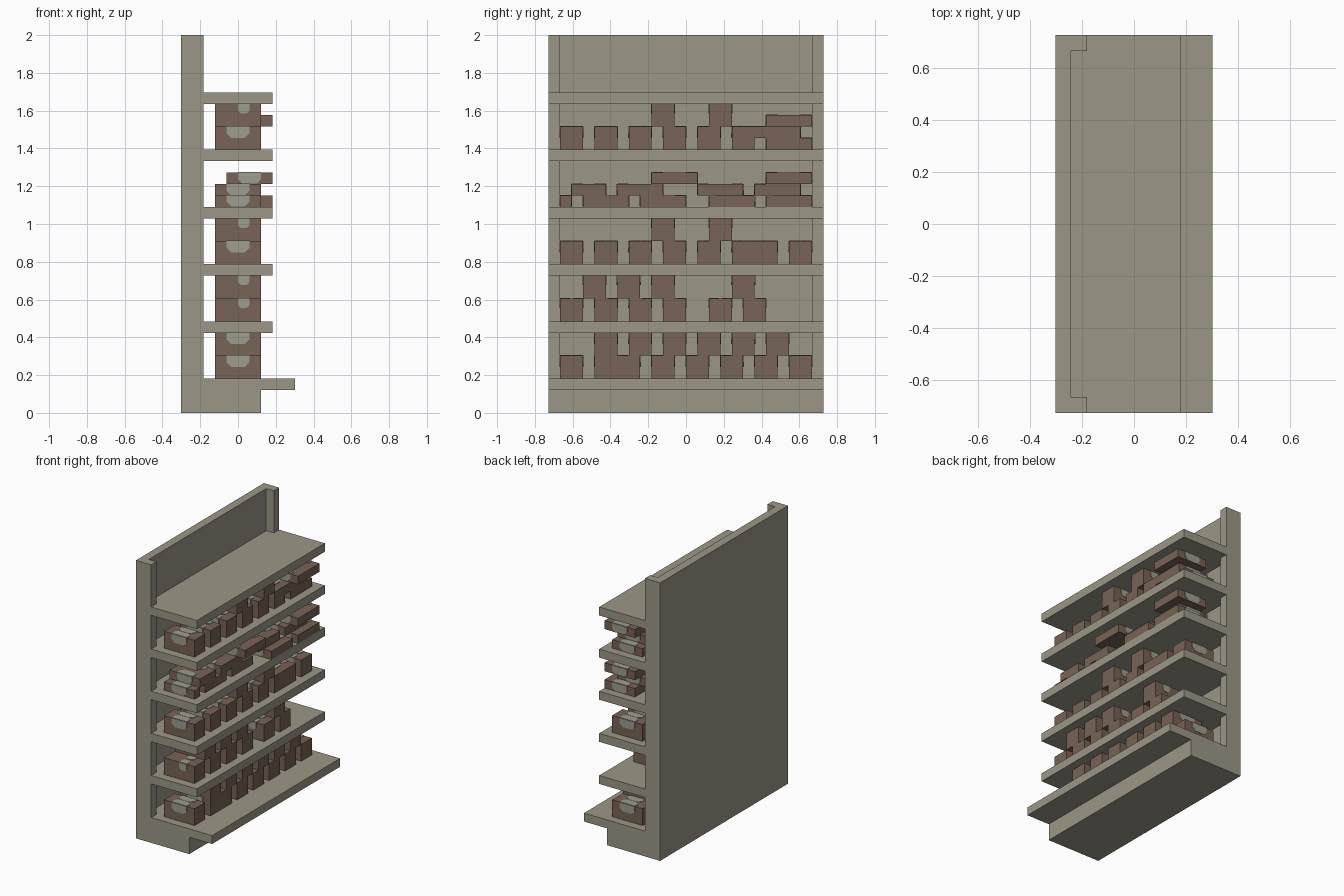
import bpy, bmesh
from mathutils import Vector

cube = bpy.data.objects.get("Cube")
if cube:
    bpy.data.objects.remove(cube, do_unlink=True)

U = 2 / 33  # one grid step; all parts sit on this grid


def material(name, rgb):
    m = bpy.data.materials.new(name)
    m.use_nodes = True
    col = (*rgb, 1)
    m.diffuse_color = col
    b = next(n for n in m.node_tree.nodes if n.type == 'BSDF_PRINCIPLED')
    b.inputs["Base Color"].default_value = col
    b.inputs["Roughness"].default_value = 0.9
    return m


STONE = material("warm_grey", (0.33, 0.31, 0.245))
BROWN = material("brown", (0.185, 0.125, 0.092))
PALE = material("pale_grey", (0.34, 0.34, 0.275))


def add_box(bm, x, y, z):
    vs = bmesh.ops.create_cube(bm, size=1)["verts"]
    for v in vs:
        v.co = Vector([a[0] if c < 0 else a[1] for a, c in zip((x, y, z), v.co)]) * U


def finish(name, bm, mats):
    bmesh.ops.recalc_face_normals(bm, faces=bm.faces)
    me = bpy.data.meshes.new(name)
    bm.to_mesh(me)
    bm.free()
    for m in mats:
        me.materials.append(m)
    ob = bpy.data.objects.new(name, me)
    bpy.context.collection.objects.link(ob)
    return ob


def box(name, x, y, z, mat=STONE):
    bm = bmesh.new()
    add_box(bm, x, y, z)
    return finish(name, bm, [mat])


def add_patch(bm, origin, right, depth, normal, w, d, c):
    """Thin half-octagon plate hanging from an edge."""
    t = 0.05
    outline = [(-w, 0), (-w, d - c), (c - w, d), (w - c, d), (w, d - c), (w, 0)]
    rings = [[bm.verts.new((origin + right * a + depth * b + normal * n) * U)
              for a, b in outline] for n in (-t, t)]
    faces = [bm.faces.new(r) for r in rings]
    for i in range(6):
        j = (i + 1) % 6
        faces.append(bm.faces.new((rings[0][i], rings[0][j], rings[1][j], rings[1][i])))
    for f in faces:
        f.material_index = 1


def bundle(name, x, y, z, small=False):
    """Brown block with a pale patch folded over both top end edges."""
    bm = bmesh.new()
    add_box(bm, x, y, z)
    X, Y, Z = Vector((1, 0, 0)), Vector((0, 1, 0)), Vector((0, 0, 1))
    mid = (x[0] + x[1]) / 2 + (0.5 if small else 0)
    w, d, c = (0.5, 0.85, 0.25) if small else (1.0, 0.98, 0.4)
    for ye, s in ((y[0], -1), (y[1], 1)):
        edge = Vector((mid, ye, z[1]))
        add_patch(bm, edge, X, -Z, Y * s, w, d, c)
        add_patch(bm, edge, X, -Y * s, Z, w, d, c)
    return finish(name, bm, [BROWN, PALE])


# Rack: back panel, end posts, plinth, wide bottom ledge
box("back_panel", (-5, -4), (-12, 12), (0, 33))
for side, y in (("front", (-12, -11)), ("rear", (11, 12))):
    box("end_post_" + side, (-4, -3), y, (0, 33))
box("plinth", (-4, 2), (-12, 12), (0, 2))
box("bottom_ledge", (-3, 5), (-12, 12), (2, 3))
box("bottom_ledge_inner", (-4, -3), (-11, 11), (2, 3))

# Shelves, each with a strip filling the recess behind it
for i, top in enumerate(range(8, 29, 5), 1):
    box(f"shelf_{i}", (-3, 3), (-12, 12), (top - 1, top))
    box(f"shelf_{i}_inner", (-4, -3), (-11, 11), (top - 1, top))

# Upright blocks: floor height, start y of lower and upper layers, small patches
rows = [
    (3, (-11, -8, -6, -3, 0, 3, 6, 9), (-8, -5, -2, 1, 4, 7), False, False),
    (8, (-11, -8, -5, -2, 2, 5), (-9, -6, -3, 4), True, True),
    (13, (-11, -8, -5, -2, 1, 4, 6, 9), (-3, 2), False, True),
    (23, (-11, -8, -5, -2, 1, 4), (-3, 2), False, True),
]
for r, (z, lower, upper, small_lo, small_up) in enumerate(rows, 1):
    for y in lower:
        bundle(f"block_row_{r}_lower", (-2, 2), (y, y + 2), (z, z + 2), small_lo)
    for y in upper:
        bundle(f"block_row_{r}_upper", (-2, 2), (y, y + 2), (z + 2, z + 4), small_up)

# Flat slabs: start x, y range, bottom z
slabs = [
    (-2, (-11, -10), 18), (-2, (-9, -5), 18), (-2, (-4, 0), 18),
    (-1, (2, 6), 18), (-1, (7, 11), 18),
    (-2, (-10, -7), 19), (-2, (-6, -2), 19), (-2, (1, 5), 19), (-2, (6, 10), 19),
    (-1, (-3, 1), 20), (-1, (7, 11), 20),
    (-2, (7, 11), 23), (-2, (6, 10), 24), (-1, (7, 11), 25),
]
for x, y, z in slabs:
    bundle("flat_slab", (x, x + 4), y, (z, z + 1))
